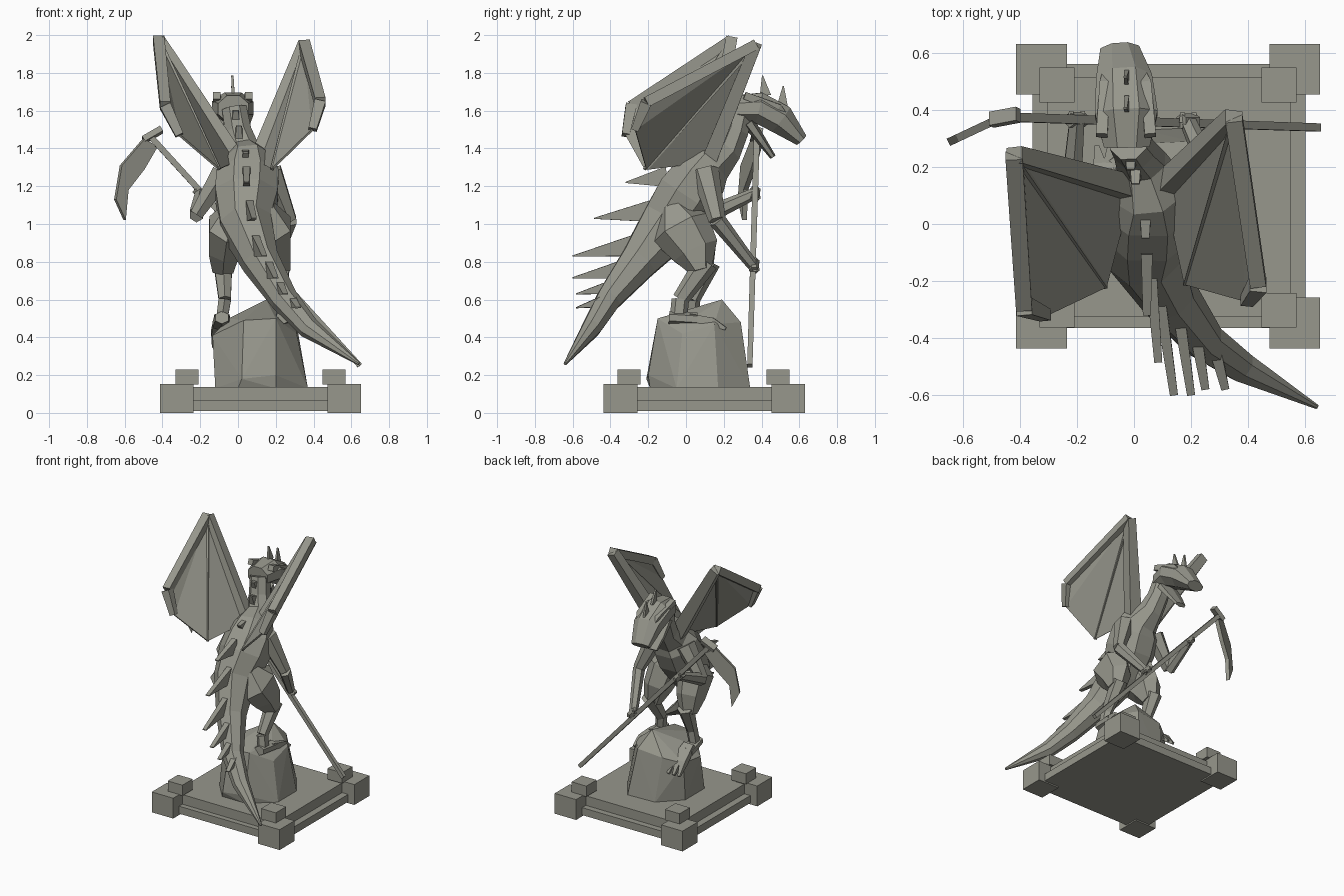
import bpy, bmesh, math
from mathutils import Vector

stone = bpy.data.materials.new("grey_stone")
stone.diffuse_color = (0.31, 0.31, 0.265, 1)


def finish(name, bm):
    bmesh.ops.recalc_face_normals(bm, faces=bm.faces)
    me = bpy.data.meshes.new(name)
    bm.to_mesh(me)
    bm.free()
    me.materials.append(stone)
    ob = bpy.data.objects.new(name, me)
    bpy.context.collection.objects.link(ob)
    return ob


def box(name, x0, x1, y0, y1, z0, z1):
    bm = bmesh.new()
    bmesh.ops.create_cube(bm, size=1)
    for v in bm.verts:
        v.co = ((x0 + x1) / 2 + v.co.x * (x1 - x0), (y0 + y1) / 2 + v.co.y * (y1 - y0),
                (z0 + z1) / 2 + v.co.z * (z1 - z0))
    return finish(name, bm)


def tube(name, path, sides=6):
    """Loft through (x, y, z, half width, half depth) sections."""
    bm = bmesh.new()
    pts = [Vector(p[:3]) for p in path]
    k = 1 / math.cos(math.pi / sides)
    rings = []
    for i, p in enumerate(path):
        t = (pts[min(i + 1, len(pts) - 1)] - pts[max(i - 1, 0)]).normalized()
        ax = Vector((1, 0, 0)) if abs(t.x) < 0.9 else Vector((0, 1, 0))
        side = (ax - t * ax.dot(t)).normalized()
        up = t.cross(side)
        hw, hd = p[3], p[4] if len(p) > 4 else p[3]
        ring = []
        for j in range(sides):
            a = 2 * math.pi * (j + 0.5) / sides
            ring.append(bm.verts.new(pts[i] + side * (math.cos(a) * hw * k) + up * (math.sin(a) * hd * k)))
        rings.append(ring)
    for a, b in zip(rings, rings[1:]):
        for j in range(sides):
            n = (j + 1) % sides
            bm.faces.new((a[j], a[n], b[n], b[j]))
    bm.faces.new(rings[0])
    bm.faces.new(rings[-1])
    return finish(name, bm)


def plate(name, pts, faces, thick):
    bm = bmesh.new()
    vs = [bm.verts.new(p) for p in pts]
    for f in faces:
        bm.faces.new([vs[i] for i in f])
    ob = finish(name, bm)
    m = ob.modifiers.new("thickness", 'SOLIDIFY')
    m.thickness, m.offset = thick, 0
    return ob


# Plinth: two steps and four stacked corner blocks
box("plinth_step", -0.355, 0.60, -0.365, 0.56, 0.01, 0.066)
box("plinth_top", -0.305, 0.55, -0.325, 0.515, 0.06, 0.138)
for x in (-0.324, 0.563):
    for y in (-0.347, 0.542):
        box("corner_block", x - 0.089, x + 0.089, y - 0.089, y + 0.089, 0, 0.153)
        cx, cy = (x + 0.054 if x < 0 else x - 0.055), (y + 0.045 if y < 0 else y - 0.055)
        box("corner_cap", cx - 0.061, cx + 0.061, cy - 0.061, cy + 0.061, 0.15, 0.23)

# Rock: convex hull of a rough drum
bm = bmesh.new()
for p in [(-.12, -.05, .13), (-.12, .18, .13), (.03, .33, .13), (.25, .34, .13), (.37, .17, .13),
          (.37, -.05, .13), (.2, -.19, .13), (0, -.19, .13), (.02, -.21, .18), (.2, -.2, .2),
          (-.135, .02, .41), (-.12, .2, .42), (0, .28, .46), (.2, .29, .48), (.31, .15, .47),
          (.31, -.02, .42), (.2, -.15, .5), (.03, -.15, .49), (-.05, .05, .5),
          (.15, .19, .6), (.24, .06, .52)]:
    bm.verts.new(p)
bmesh.ops.convex_hull(bm, input=bm.verts)
finish("rock", bm)

# Body: tail, torso and neck in one loft
tube("body", [(.64, -.64, .26, .008), (.375, -.50, .45, .055, .05), (.245, -.41, .60, .07, .065),
              (.12, -.25, .80, .095, .10), (.04, -.09, 1.0, .135, .15), (.045, .01, 1.15, .165, .165),
              (.05, .08, 1.26, .165, .145), (.05, .125, 1.325, .125, .125), (.025, .215, 1.39, .085, .08),
              (0, .26, 1.49, .07, .07), (-.02, .29, 1.61, .065, .065)], 8)

# Head, jaw, brows and crest
tube("head", [(-.025, .27, 1.61, .08, .07), (-.027, .385, 1.615, .11, .083),
              (-.035, .50, 1.555, .098, .08), (-.05, .61, 1.445, .068, .035)], 8)
tube("jaw", [(-.027, .33, 1.54, .08, .03), (-.035, .40, 1.44, .065, .022), (-.04, .46, 1.355, .04, .014)], 6)
for s in (-1, 1):
    tube("brow", [(-.04 + s * .05, .57, 1.52, .008), (-.03 + s * .072, .49, 1.615, .018, .02),
                  (-.028 + s * .085, .31, 1.68, .02)], 4)
for y, z, ty, tz in ((.42, 1.68, .405, 1.785), (.51, 1.62, .515, 1.73)):
    tube("crest_spike", [(-.025, y, z, .008, .03), (-.03, ty, tz, .006, .003)], 4)

# Back spikes: wedges from wide base to thin tip
for b, t, d in [((-.012, .23, 1.57), (-.012, .19, 1.60), .035), ((.005, .19, 1.47), (.005, .14, 1.52), .04),
                ((.04, .03, 1.35), (.04, -.05, 1.38), .05), ((.045, -.10, 1.25), (.045, -.32, 1.22), .055),
                ((.06, -.17, 1.07), (.085, -.485, 1.03), .06), ((.09, -.25, .89), (.14, -.60, .83), .06),
                ((.16, -.33, .76), (.20, -.60, .715), .05), ((.22, -.40, .665), (.25, -.58, .63), .035),
                ((.285, -.44, .59), (.32, -.58, .557), .03)]:
    tube("back_spike", [(*b, .02, d), (*t, .014, .003)], 4)

# Wings: arm, finger, rib and membrane
for S, T, P1, P2, P3 in [
    ((-.01, .12, 1.33), (-.42, .24, 1.975), (-.385, -.29, 1.625), (-.31, -.32, 1.47), (-.10, -.22, 1.29)),
    ((.11, .12, 1.33), (.35, .37, 1.95), (.435, -.21, 1.645), (.395, -.27, 1.50), (.18, -.21, 1.29))]:
    tube("wing_arm", [(*S, .05, .04), (*T, .032, .03)], 4)
    tube("wing_finger", [(*T, .03, .028), (*P1, .028, .028)], 4)
    tube("wing_tip", [(*P1, .03, .03), (*P2, .022, .02)], 4)
    tube("wing_rib", [(*T, .012), (*P3, .008)], 4)
    plate("wing_membrane", [S, T, P1, P2, P3], [(1, 0, 4), (1, 4, 3), (1, 3, 2)], .012)

# Legs: thigh, shin, foot and toes (the left foot drapes over the rock edge)
for s, hx, knee, ankle, drop in [(1, .165, (.225, .11, .80), (.225, -.03, .60), .015),
                                 (-1, -.04, (-.08, .12, .80), (-.07, .03, .60), .11)]:
    tube("thigh", [(hx - s * .03, -.07, 1.08, .06, .06), (hx + s * .02, -.03, .98, .095, .14),
                   (hx + s * .035, .05, .86, .08, .11), (knee[0], knee[1] - .03, .75, .055, .05)], 6)
    tube("shin", [(*knee, .05, .055), (*ankle, .032, .038)], 6)
    fx, fy = ankle[0] + s * .015, ankle[1]
    tube("ankle", [(*ankle, .033, .04), (fx, fy - .01, .50, .03, .04)], 6)
    tube("foot", [(fx, fy - .06, .505, .035, .03), (fx, fy + .09, .50 - drop * .3, .05, .03)], 6)
    for d in (-1, 0, 1):
        tube("toe", [(fx + d * .02, fy + .05, .505, .02), (fx + d * .035, fy + .17, .49 - drop * .6, .022),
                     (fx + d * .045, fy + .24, .46 - drop, .008)], 4)

# Arms holding the shaft
for sh, el, ha in [((.17, .10, 1.28), (.275, .165, 1.02), (.19, .355, .78)),
                   ((-.08, .12, 1.27), (-.22, .12, 1.05), (-.20, .36, 1.16))]:
    tube("upper_arm", [(*sh, .06, .065), (*el, .035, .04)], 6)
    tube("forearm", [(*el, .035, .04), (*ha, .026, .026)], 6)
    x, y, z = ha
    tube("fist", [(x - .025, y + .005, z + .026, .023), (x + .025, y + .005, z - .026, .023)], 6)
    for d in (-1, 1):
        tube("finger", [(x + d * .02, y, z - d * .02, .012), (x + d * .02, y + .035, z - d * .02, .008)], 4)

# Scythe: shaft, socket and curved blade
tube("shaft", [(-.47, .375, 1.47, .016), (.645, .338, .25, .014)], 4)
tube("socket", [(-.50, .365, 1.445, .016, .025), (-.405, .383, 1.50, .016, .025)], 4)
outer = [(-.50, 1.45), (-.62, 1.31), (-.65, 1.13), (-.60, 1.02)]
inner = [(-.43, 1.41), (-.50, 1.29), (-.585, 1.18)]
pts = [(x, .38 + (x + .45) * .47, z) for x, z in outer + inner]
plate("blade", pts, [(0, 1, 5, 4), (1, 2, 6, 5), (2, 3, 6)], .028)
